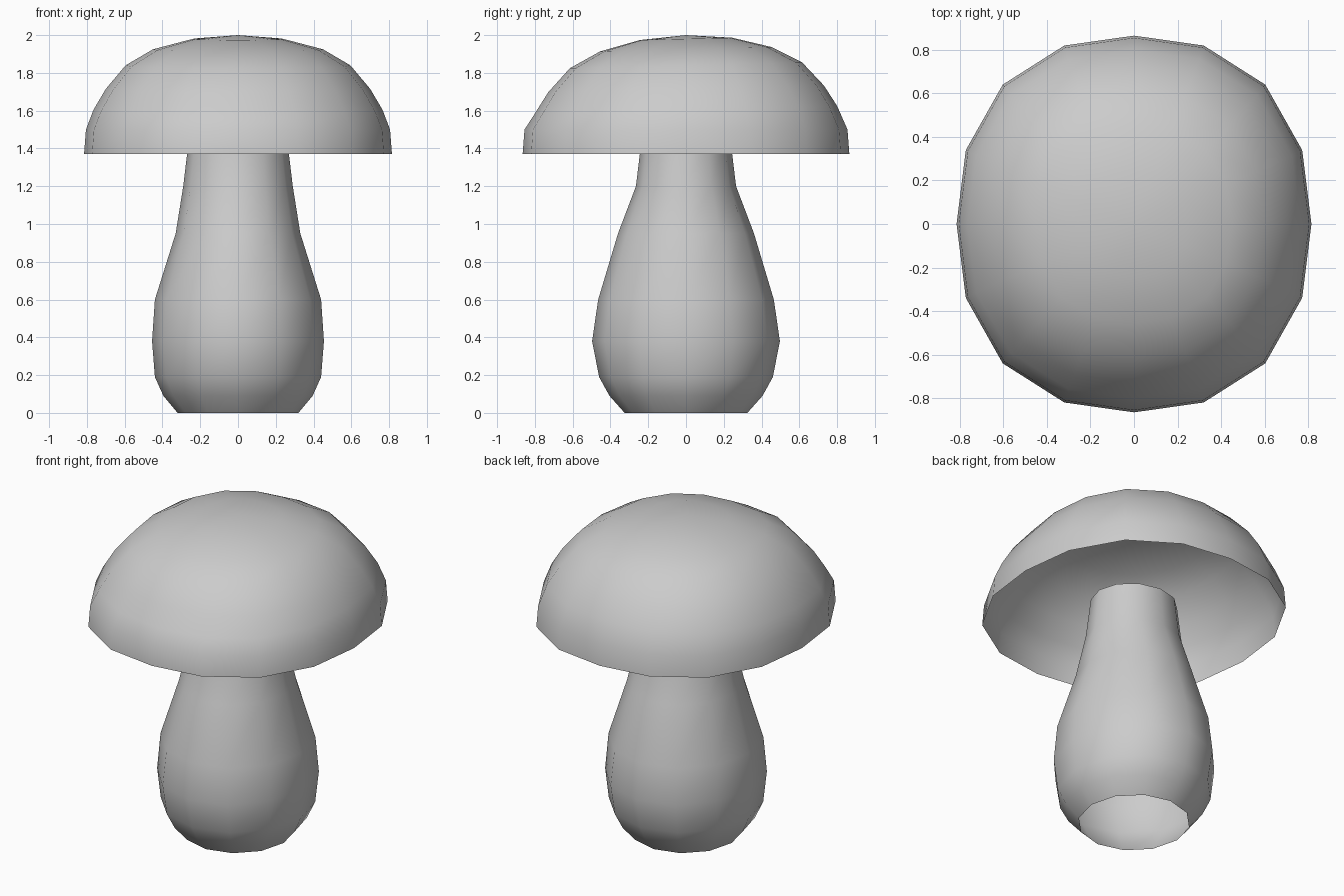
import bpy, bmesh
from math import cos, sin, pi

if "Cube" in bpy.data.objects:
    bpy.data.objects.remove(bpy.data.objects["Cube"])


def lathe(name, rings, sides, power=2.0, tip=None, lean=0.0):
    """Open smooth shell from (z, x radius, y radius) rings, optionally closed by a tip."""
    bm = bmesh.new()
    loops = []
    for i, (z, rx, ry) in enumerate(rings):
        loop = []
        for k in range(sides):
            a = 2 * pi * k / sides
            c, s = cos(a), sin(a)
            f = (abs(c) ** power + abs(s) ** power) ** (-1 / power)
            y = ry * s * f
            dz = lean * y if i > 1 else 0.0
            loop.append(bm.verts.new((rx * c * f, y, z + dz)))
        loops.append(loop)
    for lo, hi in zip(loops, loops[1:]):
        for k in range(sides):
            j = (k + 1) % sides
            bm.faces.new((lo[k], lo[j], hi[j], hi[k]))
    if tip is not None:
        top = bm.verts.new((0, 0, tip))
        for k in range(sides):
            bm.faces.new((loops[-1][k], loops[-1][(k + 1) % sides], top))
    for f in bm.faces:
        f.smooth = True
    me = bpy.data.meshes.new(name)
    bm.to_mesh(me)
    bm.free()
    ob = bpy.data.objects.new(name, me)
    bpy.context.collection.objects.link(ob)
    return ob


# Domed cap, hollow underneath, slightly squarish outline
cap_rings = [(1.37, .815, .865), (1.50, .805, .855), (1.605, .765, .80),
             (1.715, .70, .73), (1.84, .595, .615), (1.925, .45, .455),
             (1.98, .24, .245)]
lathe("cap", cap_rings, 16, power=2.3, tip=2.0, lean=0.025)

# Bulging stem, ending just inside the cap
stem_rings = [(0, .32, .325), (.09, .395, .405), (.19, .44, .46), (.38, .455, .497),
              (.60, .44, .465), (.95, .33, .36), (1.20, .29, .265),
              (1.45, .26, .235)]
lathe("stem", stem_rings, 12)
